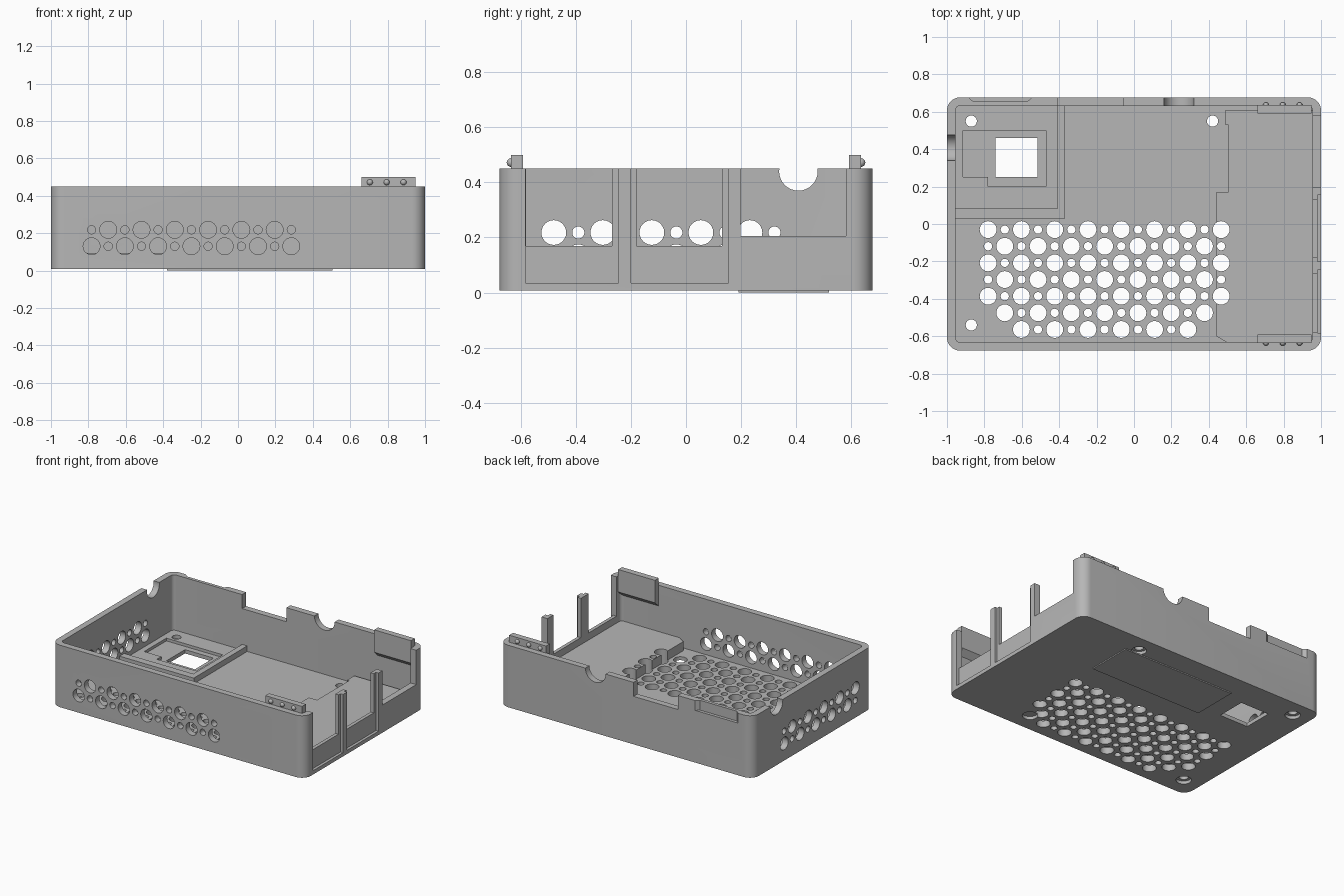
import bpy, bmesh, math
from mathutils import Matrix, Vector

if "Cube" in bpy.data.objects:
    bpy.data.objects.remove(bpy.data.objects["Cube"], do_unlink=True)

gray = bpy.data.materials.new("plain gray")
gray.use_nodes = True
gray.diffuse_color = (0.47, 0.47, 0.47, 1)
gray.node_tree.nodes["Principled BSDF"].inputs["Base Color"].default_value = (0.47, 0.47, 0.47, 1)


def finish(name, bm):
    bmesh.ops.recalc_face_normals(bm, faces=bm.faces)
    mesh = bpy.data.meshes.new(name)
    bm.to_mesh(mesh)
    bm.free()
    mesh.materials.append(gray)
    obj = bpy.data.objects.new(name, mesh)
    bpy.context.collection.objects.link(obj)
    return obj


def prism(bm, points, z0, z1):
    face = bm.faces.new([bm.verts.new((x, y, z0)) for x, y in points])
    ext = bmesh.ops.extrude_face_region(bm, geom=[face])
    verts = [g for g in ext["geom"] if isinstance(g, bmesh.types.BMVert)]
    bmesh.ops.translate(bm, verts=verts, vec=(0, 0, z1 - z0))


def box(bm, x0, x1, y0, y1, z0, z1):
    prism(bm, [(x0, y0), (x1, y0), (x1, y1), (x0, y1)], z0, z1)


def rounded(hx, hy, r, steps=8):
    pts = []
    for i, (sx, sy) in enumerate([(1, 1), (-1, 1), (-1, -1), (1, -1)]):
        for k in range(steps + 1):
            a = math.pi / 2 * (i + k / steps)
            pts.append((sx * (hx - r) + r * math.cos(a), sy * (hy - r) + r * math.sin(a)))
    return pts


def cyl(bm, at, r, depth, axis="Z", sides=24):
    turn = {"X": Matrix.Rotation(math.pi / 2, 4, "Y"),
            "Y": Matrix.Rotation(math.pi / 2, 4, "X"), "Z": Matrix()}[axis]
    bmesh.ops.create_cone(bm, cap_ends=True, segments=sides, radius1=r, radius2=r,
                          depth=depth, matrix=Matrix.Translation(Vector(at)) @ turn)


def cut(target, cutter):
    cutter.hide_render = True
    mod = target.modifiers.new("cut", "BOOLEAN")
    mod.operation, mod.solver, mod.object = "DIFFERENCE", "EXACT", cutter
    mod.use_self = True
    bpy.context.view_layer.objects.active = target
    bpy.ops.object.modifier_apply(modifier=mod.name)


FLOOR, TOP, SHELF = 0.055, 0.45, 0.12
BIG, SMALL, STEP = 0.045, 0.022, 0.089
FEET = [(x, y) for x in (-0.87, 0.42) for y in (-0.54, 0.55)]

# Tray body with rounded corners and hollow inside
bm = bmesh.new()
prism(bm, rounded(1, 0.677, 0.07), 0.008, TOP)
tray = finish("tray", bm)
bm = bmesh.new()
prism(bm, rounded(0.955, 0.632, 0.025), FLOOR, 0.7)
cavity = finish("cavity_cutter", bm)

# Floor vents, alternating big and small, and screw holes
bm = bmesh.new()
skip = {5: (1, 13), 6: (2, 12)}
for row in range(7):
    first, last = skip.get(row, (0, 14))
    for i in range(first, last + 1):
        r = BIG if (row + i) % 2 == 0 else SMALL
        cyl(bm, (-0.78 + STEP * i, -0.03 - STEP * row, 0.1), r, 0.4)
for x, y in FEET:
    if (x, y) != (0.42, -0.54):
        cyl(bm, (x, y, 0.1), 0.03, 0.4)
box(bm, -0.74, -0.515, 0.25, 0.46, -0.1, 0.3)
floor_holes = finish("floor_hole_cutter", bm)

# Foot counterbores below, shallow card pocket above
bm = bmesh.new()
for x, y in FEET:
    cyl(bm, (x, y, 0), 0.05, 0.06)
pocket = [(-0.915, 0.25), (-0.78, 0.25), (-0.78, 0.2), (-0.47, 0.2), (-0.47, 0.5), (-0.915, 0.5)]
prism(bm, pocket, 0.035, 0.2)
pockets = finish("pocket_cutter", bm)

# Front and side wall vents
bm = bmesh.new()
for row, z in enumerate((0.218, 0.13)):
    for i in range(13):
        r = SMALL if (row + i) % 2 == 0 else BIG
        cyl(bm, (-0.783 + STEP * i, -0.66, z), r, 0.2, "Y")
    for i in range(10):
        r = BIG if (row + i) % 2 == 0 else SMALL
        cyl(bm, (-1, -0.48 + STEP * i, z), r, 0.2, "X")
wall_holes = finish("wall_hole_cutter", bm)

# Connector openings in the end wall, with shallow outer recesses
bm = bmesh.new()
for y0, y1, z in ((-0.58, -0.268, 0.17), (-0.18, 0.13, 0.17), (0.198, 0.58, 0.205)):
    box(bm, 0.9, 1.1, y0, y1, z, 0.7)
openings = finish("opening_cutter", bm)
bm = bmesh.new()
for y0, y1 in ((-0.582, -0.245), (-0.2, 0.155)):
    box(bm, 0.98, 1.1, y0, y1, 0.035, 0.7)
recesses = finish("recess_cutter", bm)

# Cable notches in the rear and side rims
bm = bmesh.new()
box(bm, -0.41, -0.06, 0.6, 0.8, 0.35, 0.7)
cyl(bm, (0.24, 0.66, TOP), 0.08, 0.2, "Y", 32)
cyl(bm, (-1, 0.408, 0.44), 0.07, 0.2, "X", 32)
prism(bm, [(-0.86, 0.655), (-0.57, 0.655), (-0.53, 0.69), (-0.9, 0.69)], 0.38, 0.7)
notches = finish("notch_cutter", bm)

for c in (cavity, floor_holes, pockets, wall_holes, openings, recesses, notches):
    cut(tray, c)

# Raised shelf beneath the connectors
bm = bmesh.new()
shelf_outline = [(0.96, -0.635), (0.96, 0.61), (0.49, 0.61), (0.49, 0.53), (0.505, 0.53),
                 (0.505, 0.17), (0.44, 0.17), (0.44, -0.6), (0.5, -0.635)]
prism(bm, shelf_outline, 0.04, SHELF)
shelf = finish("connector_shelf", bm)
cut(shelf, floor_holes)
for c in (cavity, floor_holes, pockets, wall_holes, openings, recesses, notches):
    bpy.data.objects.remove(c, do_unlink=True)

# Low ribs around the card pocket
bm = bmesh.new()
prism(bm, [(-0.96, 0.03), (-0.37, 0.03), (-0.37, 0.635), (-0.41, 0.635), (-0.41, 0.082),
           (-0.96, 0.082)], 0.04, 0.095)
ribs = finish("pocket_ribs", bm)

# Thin plate under the floor
bm = bmesh.new()
box(bm, -0.38, 0.505, 0.19, 0.52, 0, 0.009)
plate = finish("underside_plate", bm)

# Snap tabs with three round bumps, front and rear
parts = [tray, shelf, ribs, plate]
for name, s in (("front", -1), ("rear", 1)):
    bm = bmesh.new()
    ends = []
    for x in (0.66, 0.95):
        ends.append([bm.verts.new((x, s * y, z)) for y, z in
                     ((0.635, 0.3), (0.592, 0.34), (0.592, 0.5), (0.635, 0.5))])
    bm.faces.new(ends[0])
    bm.faces.new(ends[1])
    for i in range(4):
        j = (i + 1) % 4
        bm.faces.new((ends[0][i], ends[0][j], ends[1][j], ends[1][i]))
    for x in (0.705, 0.795, 0.885):
        bmesh.ops.create_uvsphere(bm, u_segments=12, v_segments=8, radius=0.016,
                                  matrix=Matrix.Translation((x, s * 0.635, 0.472)))
    parts.append(finish(name + "_snap_tab", bm))

bpy.ops.object.select_all(action="DESELECT")
for p in parts:
    p.select_set(True)
bpy.context.view_layer.objects.active = tray
bpy.ops.object.shade_smooth_by_angle(angle=math.radians(30))
